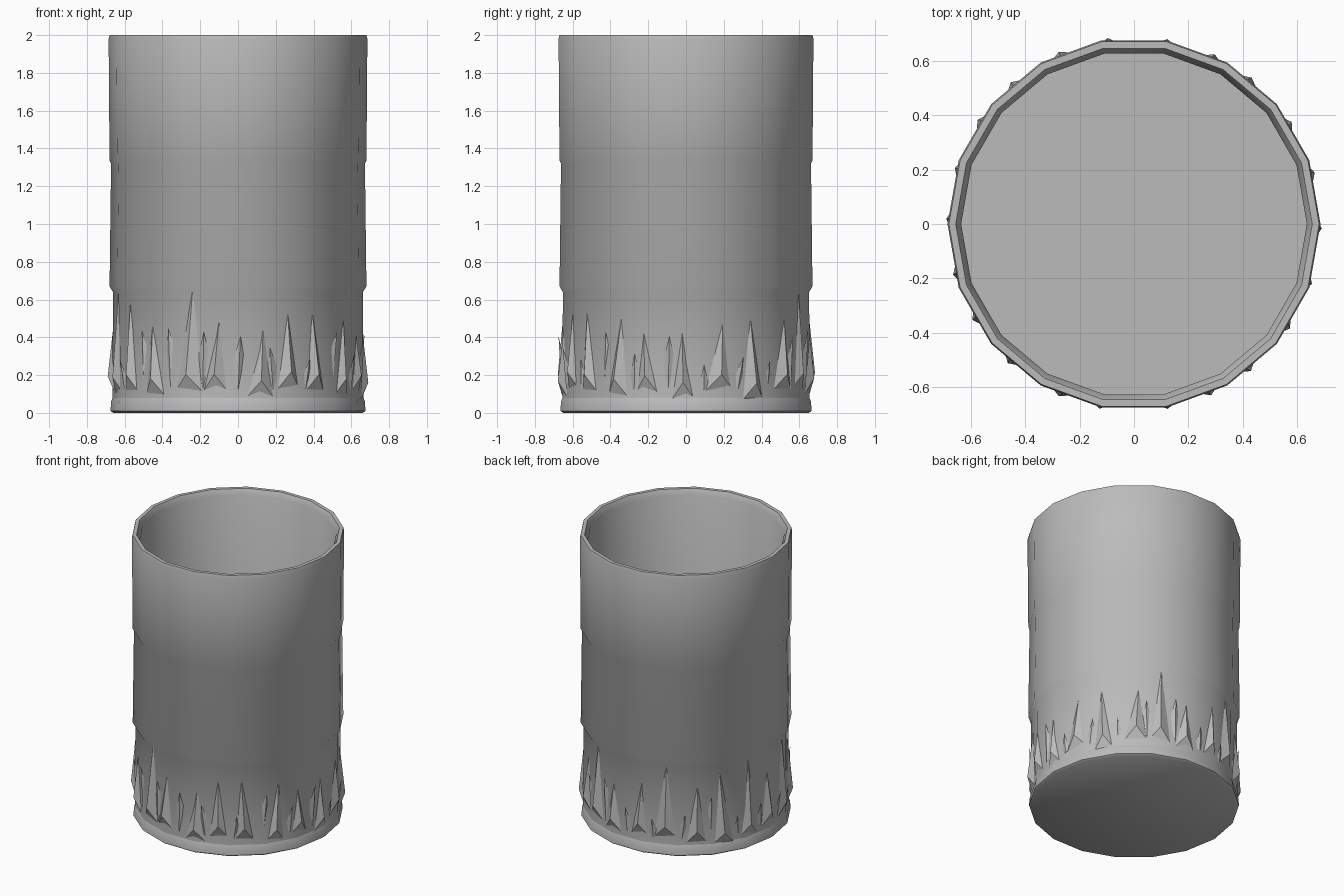
import bpy, bmesh, math, random

cube = bpy.data.objects.get("Cube")
if cube:
    bpy.data.objects.remove(cube, do_unlink=True)
random.seed(4)

mat = bpy.data.materials.new("pale grey glass")
mat.use_nodes = True
GREY = (0.5, 0.5, 0.5, 1)
mat.diffuse_color = GREY
mat.node_tree.nodes["Principled BSDF"].inputs["Base Color"].default_value = GREY


def point(radius, angle, z):
    return (radius * math.cos(angle), radius * math.sin(angle), z)


def finish(name, bm, angle):
    bmesh.ops.recalc_face_normals(bm, faces=bm.faces)
    mesh = bpy.data.meshes.new(name)
    bm.to_mesh(mesh)
    bm.free()
    mesh.materials.append(mat)
    obj = bpy.data.objects.new(name, mesh)
    bpy.context.collection.objects.link(obj)
    bpy.ops.object.select_all(action='DESELECT')
    obj.select_set(True)
    bpy.context.view_layer.objects.active = obj
    bpy.ops.object.shade_smooth_by_angle(angle=math.radians(angle))
    return obj


def lathe(name, profile, sides):
    """Turn (radius, z) points round the z axis; both ends are capped."""
    bm = bmesh.new()
    rings = [[bm.verts.new(point(r, math.tau * i / sides, z)) for i in range(sides)]
             for r, z in profile]
    for low, high in zip(rings, rings[1:]):
        for i in range(sides):
            j = (i + 1) % sides
            bm.faces.new((low[i], low[j], high[j], high[i]))
    bm.faces.new(rings[0])
    bm.faces.new(rings[-1])
    return finish(name, bm, 35)


# Tumbler: underside, stepped outer wall, rim, inner wall and floor
lathe("tumbler", [(0.645, 0.015), (0.665, 0.02), (0.662, 0.64), (0.68, 0.67),
                  (0.672, 1.32), (0.68, 1.335), (0.685, 1.98), (0.68, 2.0),
                  (0.655, 2.0), (0.635, 1.96), (0.635, 0.04)], 18)

# Base band, slightly proud at the foot
lathe("foot_ring", [(0.66, 0.0), (0.675, 0.01), (0.672, 0.06), (0.66, 0.09)], 18)

# Cut facets: tall ridged points round the lower wall
COUNT = 22
bm = bmesh.new()
for i in range(COUNT):
    a = math.tau * (i + random.uniform(-0.15, 0.15)) / COUNT
    half = math.pi / COUNT * random.uniform(0.7, 1.0)
    lean = random.uniform(-0.04, 0.04)
    foot = random.uniform(0.05, 0.12)
    tip = bm.verts.new(point(0.655, a + lean, random.uniform(0.45, 0.66)))
    left = bm.verts.new(point(0.65, a - half, foot))
    right = bm.verts.new(point(0.65, a + half, foot))
    ridge = bm.verts.new(point(0.69, a, foot + 0.1))
    for face in ((left, ridge, tip), (ridge, right, tip), (left, right, ridge),
                 (left, tip, right)):
        bm.faces.new(face)
finish("cut_facets", bm, 20)

# Small slivers between the tall points
bm = bmesh.new()
for i in range(COUNT):
    a = math.tau * (i + 0.5) / COUNT
    top = random.uniform(0.25, 0.45)
    tip = bm.verts.new(point(0.675, a + random.uniform(-0.04, 0.04), top))
    left = bm.verts.new(point(0.65, a - 0.05, top - 0.15))
    right = bm.verts.new(point(0.65, a + 0.05, top - 0.12))
    base = bm.verts.new(point(0.66, a, 0.12))
    for face in ((left, right, tip), (left, base, right), (left, tip, base),
                 (right, base, tip)):
        bm.faces.new(face)
finish("facet_slivers", bm, 20)
